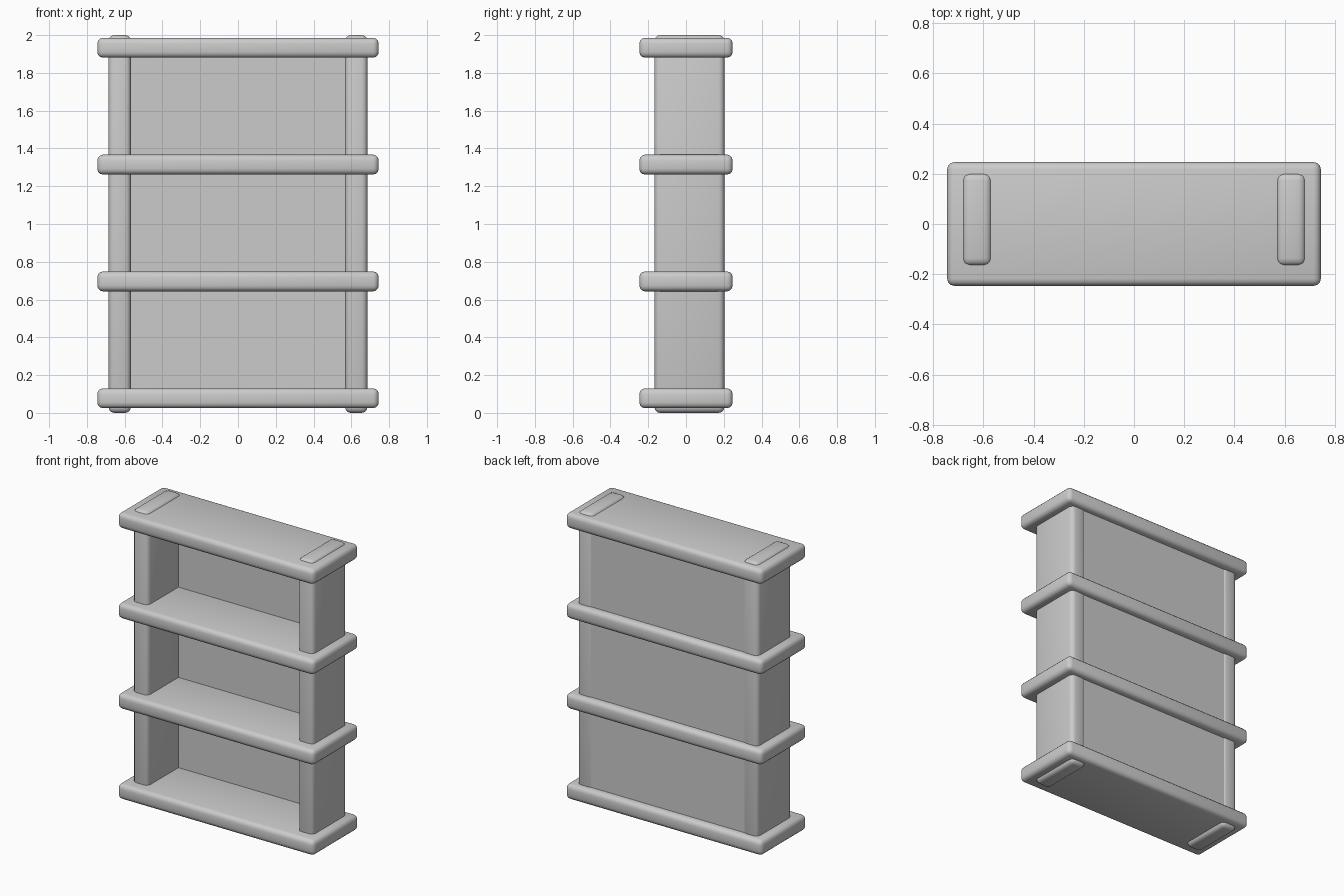
import bpy
from math import radians

if "Cube" in bpy.data.objects:
    bpy.data.objects.remove(bpy.data.objects["Cube"], do_unlink=True)

grey = bpy.data.materials.new("light_grey")
grey.use_nodes = True
colour = (0.6, 0.6, 0.6, 1)
grey.diffuse_color = colour
grey.node_tree.nodes["Principled BSDF"].inputs["Base Color"].default_value = colour


def box(name, low, high, bevel=0.0):
    """Box between two corners, with optional rounded edges."""
    centre = [(a + b) / 2 for a, b in zip(low, high)]
    bpy.ops.mesh.primitive_cube_add(size=1, location=centre)
    ob = bpy.context.object
    ob.name = name
    ob.scale = [b - a for a, b in zip(low, high)]
    bpy.ops.object.transform_apply(location=False, rotation=False, scale=True)
    ob.data.materials.append(grey)
    if bevel:
        mod = ob.modifiers.new("rounding", "BEVEL")
        mod.width = bevel
        mod.segments = 3
        bpy.ops.object.modifier_apply(modifier=mod.name)
        bpy.ops.object.shade_smooth_by_angle(angle=radians(40))
    return ob


# Four evenly spaced boards
for i, label in enumerate(("bottom", "lower", "upper", "top")):
    z = 0.025 + i * 0.6185
    box(label + "_shelf", (-0.745, -0.247, z), (0.745, 0.247, z + 0.105), 0.03)

# Side uprights, poking through the top and bottom boards
for side, label in ((1, "left"), (-1, "right")):
    x = sorted((side * 0.567, side * 0.685))
    box(label + "_upright", (x[0], -0.167, 0), (x[1], 0.203, 2), 0.03)

# Back panel between the uprights
box("back_panel", (-0.63, 0.165, 0.08), (0.63, 0.198, 1.93))
